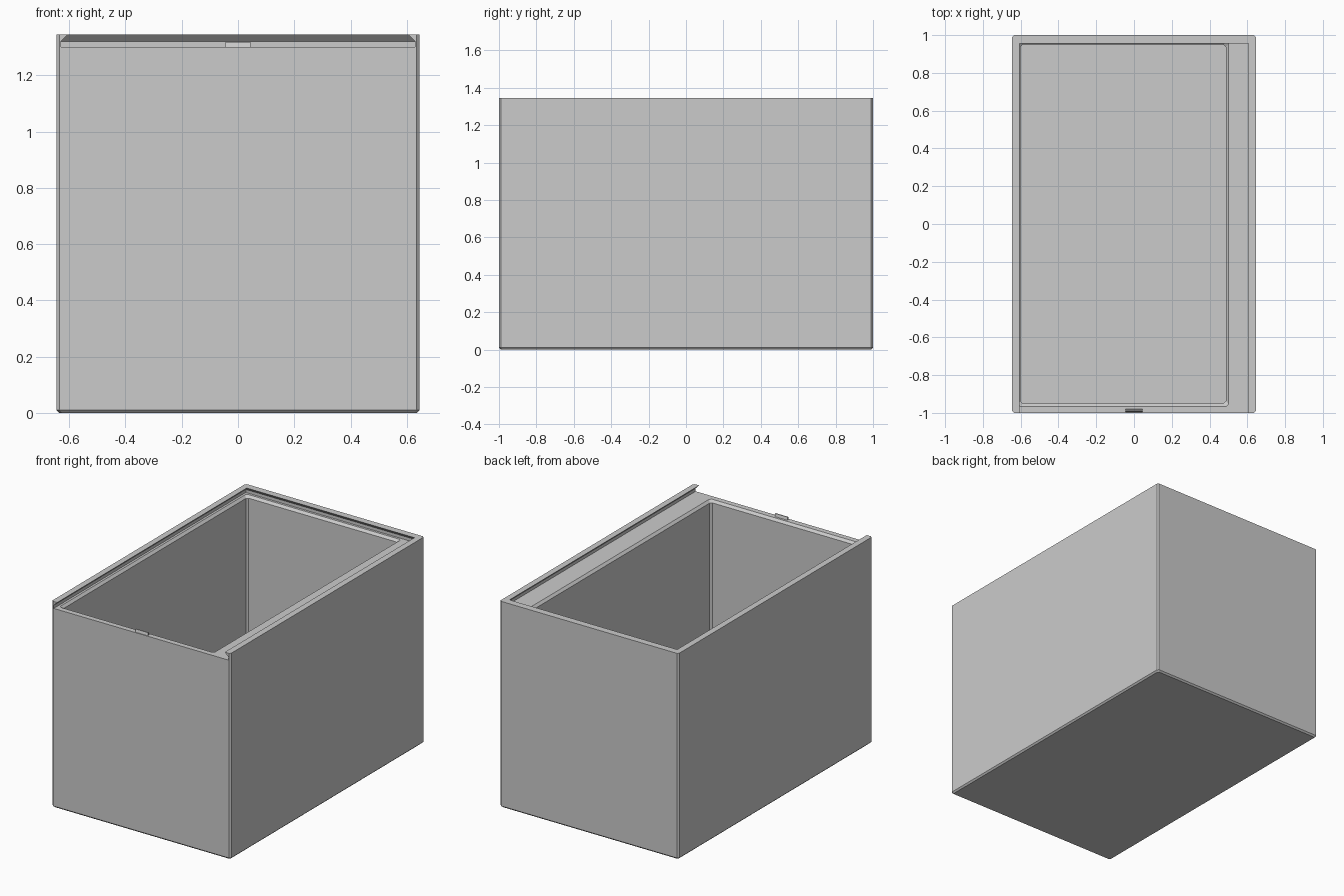
import bpy
import bmesh

cube = bpy.data.objects.get("Cube")
if cube:
    bpy.data.objects.remove(cube, do_unlink=True)

grey = bpy.data.materials.new("light_grey")
grey.use_nodes = True
grey.diffuse_color = (0.6, 0.6, 0.6, 1)
grey.node_tree.nodes["Principled BSDF"].inputs["Base Color"].default_value = (0.6, 0.6, 0.6, 1)


def ring(x0, x1, y0, y1, c):
    """Rectangle outline, with its corners cut by c."""
    if c == 0:
        return [(x0, y0), (x1, y0), (x1, y1), (x0, y1)]
    return [(x0 + c, y0), (x1 - c, y0), (x1, y0 + c), (x1, y1 - c),
            (x1 - c, y1), (x0 + c, y1), (x0, y1 - c), (x0, y0 + c)]


def loft(name, levels, corner=0.0):
    """Closed solid through stacked rectangles (z, x0, x1, y0, y1)."""
    bm = bmesh.new()
    loops = [[bm.verts.new((x, y, z)) for x, y in ring(*rect, corner)]
             for z, *rect in levels]
    n = len(loops[0])
    for low, high in zip(loops, loops[1:]):
        for i in range(n):
            j = (i + 1) % n
            bm.faces.new((low[i], low[j], high[j], high[i]))
    bm.faces.new(loops[0][::-1])
    bm.faces.new(loops[-1])
    bmesh.ops.recalc_face_normals(bm, faces=bm.faces)
    mesh = bpy.data.meshes.new(name)
    bm.to_mesh(mesh)
    bm.free()
    mesh.materials.append(grey)
    obj = bpy.data.objects.new(name, mesh)
    bpy.context.collection.objects.link(obj)
    return obj


W, D, H = 0.645, 1.0, 1.345    # half width, half depth, height
LEDGE = 1.30                   # height of the lid rails' floor
B = 0.01                       # outer edge chamfer
R = 0.015                      # rim chamfer of the cavity

# Outer body with chamfered upright and bottom edges
body = loft("box_body", [
    (0, -W + B, W - B, -D + B, D - B),
    (B, -W, W, -D, D),
    (H, -W, W, -D, D)], B)

# Dovetail groove for the sliding lid, open at the front
groove = loft("lid_groove_cutter", [
    (LEDGE, -0.63, 0.63, -1.2, 0.98),
    (1.32, -0.63, 0.63, -1.2, 0.98),
    (H, -0.605, 0.605, -1.2, 0.955),
    (H + 0.02, -0.585, 0.585, -1.2, 0.935)])


# Off-centre cavity with a chamfered rim
def cavity_level(z, grow):
    return (z, -0.60 - grow, 0.486 + grow, -0.95 - grow, 0.95 + grow)


cavity = loft("cavity_cutter", [
    cavity_level(0.05, 0),
    cavity_level(LEDGE - R, 0),
    cavity_level(LEDGE + B, R + B)], 0.012)

for cutter in (groove, cavity):
    cutter.hide_render = True
    mod = body.modifiers.new(cutter.name, "BOOLEAN")
    mod.operation = "DIFFERENCE"
    mod.solver = "EXACT"
    mod.object = cutter

# Bake the cuts, then drop the cutters
bpy.context.view_layer.update()
graph = bpy.context.evaluated_depsgraph_get()
cut_mesh = bpy.data.meshes.new_from_object(body.evaluated_get(graph))
body.modifiers.clear()
body.data = cut_mesh
for cutter in (groove, cavity):
    bpy.data.objects.remove(cutter, do_unlink=True)

# Small catch ridge on the front wall
loft("lid_catch", [
    (LEDGE - 0.005, -0.045, 0.045, -0.996, -0.978),
    (LEDGE + 0.018, -0.045, 0.045, -0.99, -0.984)])
